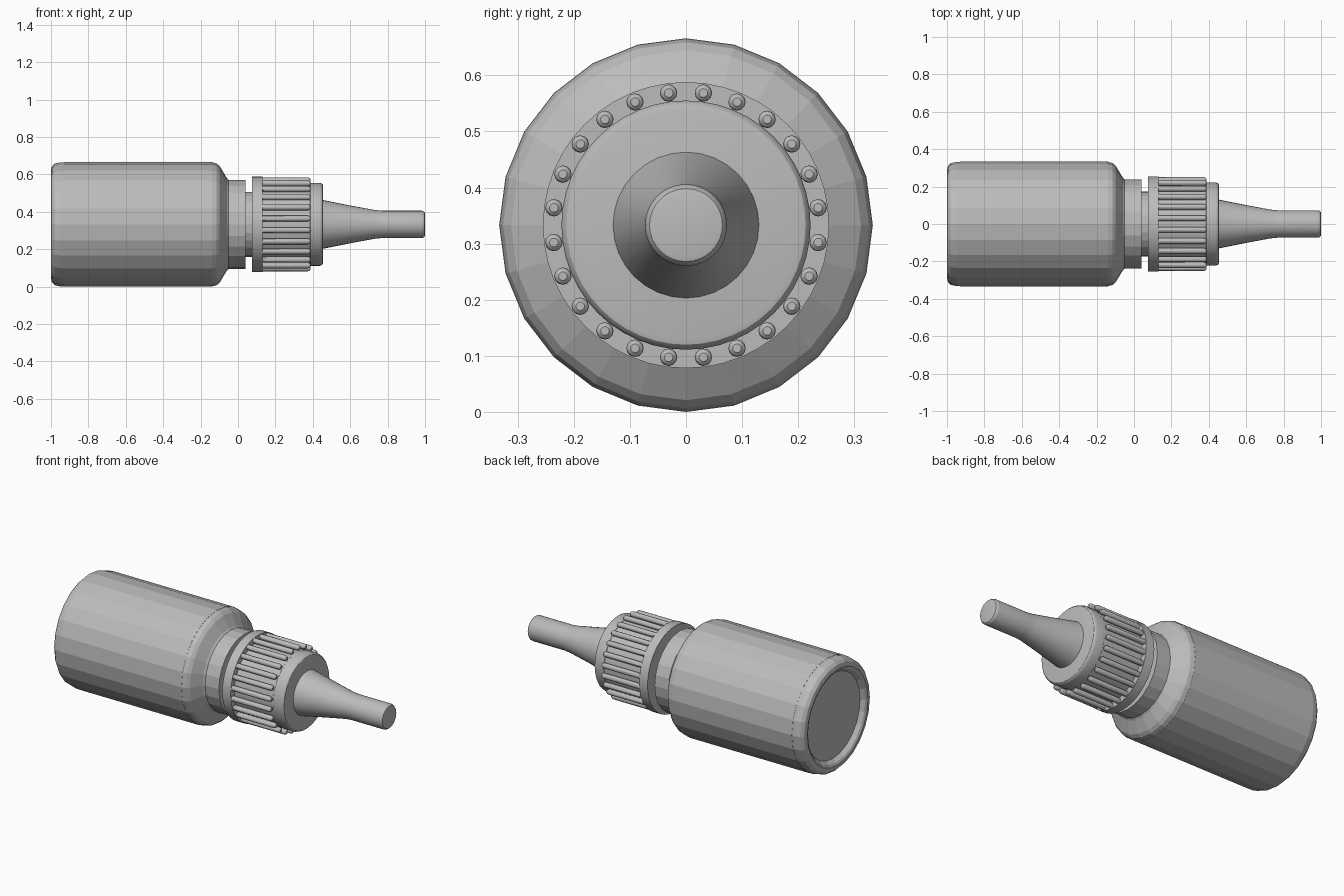
import bpy, bmesh, math

if "Cube" in bpy.data.objects:
    bpy.data.objects.remove(bpy.data.objects["Cube"])

AXIS_Z = 0.333   # height of the long axis of the lying bottle

grey = bpy.data.materials.new("mid_grey")
grey.diffuse_color = (0.5, 0.5, 0.5, 1)
grey.use_nodes = True
grey.node_tree.nodes["Principled BSDF"].inputs["Base Color"].default_value = grey.diffuse_color


def lathe(name, profile, sides, smooth=False, closed=False):
    """Revolve (x, radius) points around the long axis; radius 0 makes a pole."""
    bm = bmesh.new()
    rings = []
    for x, r in profile:
        if r == 0:
            rings.append([bm.verts.new((x, 0, AXIS_Z))] * sides)
        else:
            rings.append([bm.verts.new((x, r * math.sin(2 * math.pi * i / sides),
                                        AXIS_Z + r * math.cos(2 * math.pi * i / sides)))
                          for i in range(sides)])
    pairs = list(zip(rings, rings[1:]))
    if closed:
        pairs.append((rings[-1], rings[0]))
    for a, b in pairs:
        for i in range(sides):
            j = (i + 1) % sides
            bm.faces.new(list(dict.fromkeys((a[i], a[j], b[j], b[i]))))
    return finish(name, bm, smooth)


def finish(name, bm, smooth):
    bmesh.ops.recalc_face_normals(bm, faces=bm.faces)
    mesh = bpy.data.meshes.new(name)
    bm.to_mesh(mesh)
    bm.free()
    mesh.materials.append(grey)
    obj = bpy.data.objects.new(name, mesh)
    bpy.context.collection.objects.link(obj)
    if smooth:
        bpy.ops.object.select_all(action='DESELECT')
        obj.select_set(True)
        bpy.context.view_layer.objects.active = obj
        bpy.ops.object.shade_smooth_by_angle(angle=math.radians(30))
    return obj


# Bottle: recessed base, rounded heel, faceted wall, sloping shoulder and neck
lathe("bottle", [(-0.97, 0), (-0.97, 0.253), (-0.993, 0.27), (-1, 0.285),
                 (-0.995, 0.31), (-0.98, 0.325), (-0.95, 0.332),
                 (-0.14, 0.332), (-0.115, 0.326), (-0.098, 0.312),
                 (-0.06, 0.248), (-0.05, 0.238), (0.04, 0.238),
                 (0.04, 0.174), (0.09, 0.174), (0.09, 0)], 24)

# Label sleeve wrapped round the wall
lathe("label", [(-0.93, 0.331), (-0.93, 0.333), (-0.14, 0.333), (-0.14, 0.331)],
      24, closed=True)

# Cap: flange, grip core and rounded collar
lathe("cap_flange", [(0.075, 0), (0.075, 0.255), (0.13, 0.255), (0.13, 0)], 48, True)
lathe("cap_core", [(0.12, 0), (0.12, 0.22), (0.40, 0.22), (0.40, 0)], 48, True)
lathe("cap_collar", [(0.38, 0), (0.38, 0.215), (0.387, 0.222), (0.437, 0.222),
                     (0.447, 0.219), (0.453, 0.213), (0.455, 0.204), (0.455, 0)],
      48, True)

# Nozzle: tapered spout with a straight rounded tip
lathe("nozzle", [(0.44, 0), (0.44, 0.134), (0.455, 0.130), (0.60, 0.101),
                 (0.73, 0.077), (0.77, 0.073), (0.982, 0.073), (0.991, 0.071),
                 (0.998, 0.065), (1.0, 0.057), (1.0, 0)], 32, True)

# Grip ribs: rounded rods set around the cap core
RIBS, RIB_R, RIB_OFFSET, SIDES = 24, 0.0155, 0.2375, 12
bm = bmesh.new()
for k in range(RIBS):
    a = 2 * math.pi * (k + 0.5) / RIBS
    cy, cz = RIB_OFFSET * math.sin(a), AXIS_Z + RIB_OFFSET * math.cos(a)
    rings = []
    for x, r in [(0.125, 1), (0.374, 1), (0.382, 0.85), (0.387, 0.5)]:
        rings.append([bm.verts.new((x, cy + r * RIB_R * math.sin(2 * math.pi * i / SIDES),
                                    cz + r * RIB_R * math.cos(2 * math.pi * i / SIDES)))
                      for i in range(SIDES)])
    for p, q in zip(rings, rings[1:]):
        for i in range(SIDES):
            j = (i + 1) % SIDES
            bm.faces.new((p[i], p[j], q[j], q[i]))
    bm.faces.new(rings[0])
    bm.faces.new(rings[-1])
finish("grip_ribs", bm, True)
